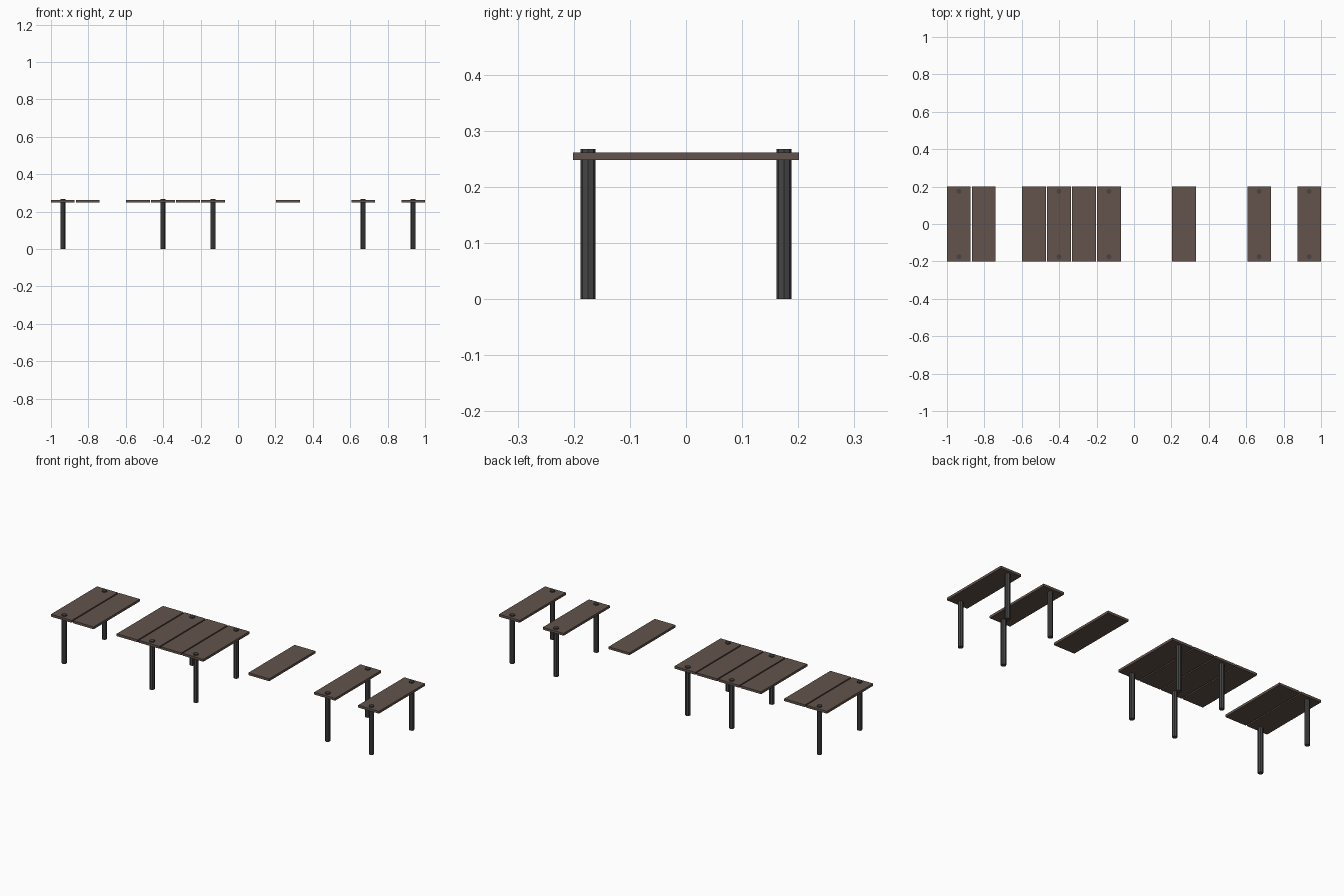
import bpy

if "Cube" in bpy.data.objects:
    bpy.data.objects.remove(bpy.data.objects["Cube"])

PITCH, WIDTH = 0.1338, 0.1268
DEPTH, Z_LOW, Z_HIGH = 0.402, 0.2485, 0.2615
POST_R, POST_H, POST_Y = 0.0135, 0.268, 0.1745


def material(name, colour):
    m = bpy.data.materials.new(name)
    m.diffuse_color = colour
    m.use_nodes = True
    m.node_tree.nodes["Principled BSDF"].inputs["Base Color"].default_value = m.diffuse_color
    return m


wood = material("weathered_wood", (0.125, 0.088, 0.072, 1))
dark = material("dark_post", (0.06, 0.06, 0.062, 1))


def slot_x(i):
    return -1 + WIDTH / 2 + i * PITCH


def plank(i):
    bpy.ops.mesh.primitive_cube_add(size=1, location=(slot_x(i), 0, (Z_LOW + Z_HIGH) / 2))
    o = bpy.context.object
    o.name = f"plank_{i:02d}"
    o.scale = (WIDTH, DEPTH, Z_HIGH - Z_LOW)
    bpy.ops.object.transform_apply(location=False, rotation=False, scale=True)
    o.data.materials.append(wood)


def post(i, y, side):
    bpy.ops.mesh.primitive_cylinder_add(vertices=8, radius=POST_R, depth=POST_H,
                                        location=(slot_x(i), y, POST_H / 2))
    o = bpy.context.object
    o.name = f"{side}_post_{i:02d}"
    o.data.materials.append(dark)


# Walkway planks, with missing slots left open
for i in (0, 1, 3, 4, 5, 6, 9, 12, 14):
    plank(i)

# Pairs of octagonal posts poking through some planks
for i in (0, 4, 6, 12, 14):
    post(i, -POST_Y, "front")
    post(i, POST_Y, "back")
